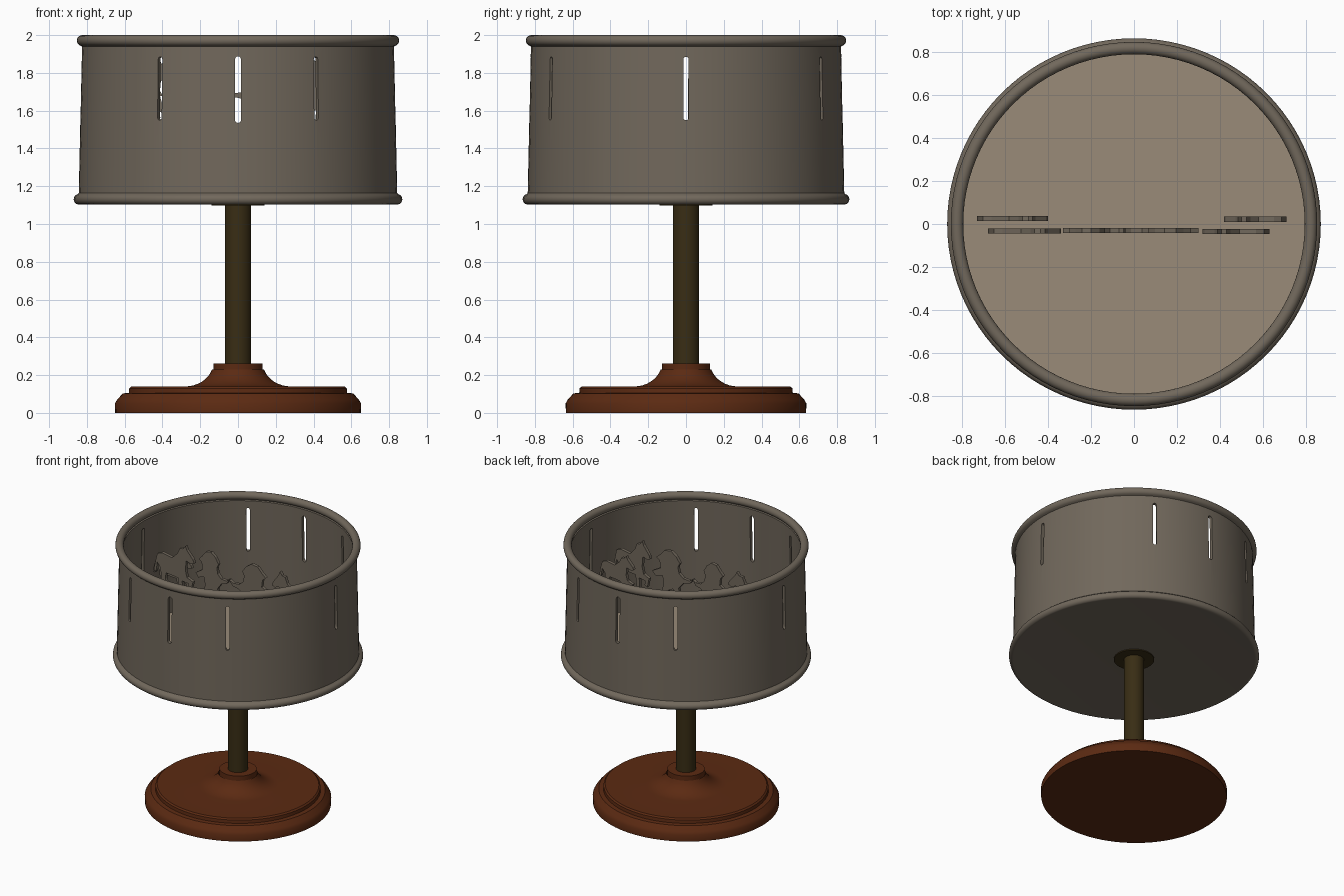
import bpy, bmesh, math
from mathutils import Matrix

if "Cube" in bpy.data.objects:
    bpy.data.objects.remove(bpy.data.objects["Cube"])


def material(name, rgb):
    m = bpy.data.materials.new(name)
    m.diffuse_color = (*rgb, 1)
    m.use_nodes = True
    m.node_tree.nodes["Principled BSDF"].inputs["Base Color"].default_value = m.diffuse_color
    return m


DRUM = material("drum grey brown", (0.165, 0.138, 0.106))
FLOOR = material("floor tan", (0.32, 0.26, 0.19))
WOOD = material("red brown wood", (0.105, 0.023, 0.006))
POST = material("dark post", (0.04, 0.026, 0.007))


def finish(name, bm, mat, smooth=True):
    bmesh.ops.recalc_face_normals(bm, faces=bm.faces)
    me = bpy.data.meshes.new(name)
    bm.to_mesh(me)
    bm.free()
    ob = bpy.data.objects.new(name, me)
    bpy.context.collection.objects.link(ob)
    me.materials.append(mat)
    if smooth:
        shade(ob)
    return ob


def shade(ob):
    bpy.ops.object.select_all(action='DESELECT')
    ob.select_set(True)
    bpy.context.view_layer.objects.active = ob
    bpy.ops.object.shade_smooth_by_angle(angle=math.radians(35))


def lathe(name, profile, mat, yscale=1.0, n=96):
    """Turn a profile of (radius, z) that starts and ends on the axis."""
    bm = bmesh.new()
    rings = []
    for r, z in profile:
        if r == 0:
            rings.append([bm.verts.new((0, 0, z))] * n)
        else:
            rings.append([bm.verts.new((r * math.cos(2 * math.pi * i / n),
                                        yscale * r * math.sin(2 * math.pi * i / n), z)) for i in range(n)])
    for a, b in zip(rings, rings[1:]):
        for i in range(n):
            j = (i + 1) % n
            vs = list(dict.fromkeys((a[i], a[j], b[j], b[i])))
            bm.faces.new(vs)
    return finish(name, bm, mat)


def arc(cr, cz, rr, rz, a0, a1, steps):
    return [(cr + rr * math.cos(math.radians(a0 + (a1 - a0) * i / steps)),
             cz + rz * math.sin(math.radians(a0 + (a1 - a0) * i / steps))) for i in range(steps + 1)]


def prism(bm, pts, matrix, depth):
    """Outline in x/z, given thickness along y."""
    front = [bm.verts.new(matrix @ Matrix.Translation((x, -depth / 2, z)).to_translation()) for x, z in pts]
    back = [bm.verts.new(matrix @ Matrix.Translation((x, depth / 2, z)).to_translation()) for x, z in pts]
    bm.faces.new(front)
    bm.faces.new(back[::-1])
    for i in range(len(pts)):
        j = (i + 1) % len(pts)
        bm.faces.new((front[i], back[i], back[j], front[j]))


# Turned wooden base with a flared collar
lathe("base", [(0, 0), (0.65, 0), (0.652, 0.05), (0.64, 0.07), (0.61, 0.103), (0.578, 0.106),
               (0.576, 0.13), (0.565, 0.14)]
      + arc(0.28, 0.27, 0.15, 0.13, 270, 180, 10)[0:9] + [(0.13, 0.205), (0.13, 0.262), (0, 0.262)],
      WOOD, 0.978)

# Post and its mounting plate under the drum
lathe("post", [(0, 0.25), (0.07, 0.25), (0.07, 1.11), (0, 1.11)], POST, n=48)
lathe("mounting_plate", [(0, 1.097), (0.14, 1.097), (0.14, 1.11), (0, 1.11)], POST, n=48)

# Drum: underside, lower rolled rim, tapered wall, upper rolled rim, inside
drum = lathe("drum", [(0, 1.104), (0.84, 1.104)] + arc(0.842, 1.131, 0.028, 0.028, -80, 75, 8)
             + [(0.843, 1.165), (0.826, 1.94)] + arc(0.824, 1.971, 0.029, 0.029, -75, 260, 18)
             + [(0.802, 1.94), (0.815, 1.14), (0, 1.14)], DRUM, 0.994)

# Viewing slots, cut through the wall
bm = bmesh.new()
for deg, w in [(0, .032), (30, .025), (-30, .025), (90, .028), (-90, .028), (180, .032), (150, .025), (210, .025)]:
    z0, z1 = (1.535, 1.888) if deg in (0, 180) else (1.55, 1.885)
    r = w / 2
    pts = arc(0, z1 - r, r, r, 0, 180, 6) + arc(0, z0 + r, r, r, 180, 360, 6)
    prism(bm, pts, Matrix.Rotation(math.radians(deg), 4, 'Z') @ Matrix.Translation((0, -0.82, 0)), 0.2)
cutter = finish("slot_cutter", bm, DRUM, False)
cutter.hide_render = True
mod = drum.modifiers.new("slots", 'BOOLEAN')
mod.object = cutter
mod.operation = 'DIFFERENCE'
mod.solver = 'EXACT'
bpy.context.view_layer.objects.active = drum
bpy.ops.object.modifier_apply(modifier=mod.name)
bpy.data.objects.remove(cutter)
shade(drum)

# Floor lining
lathe("drum_floor", [(0, 1.138), (0.808, 1.138), (0.808, 1.147), (0, 1.147)], FLOOR, 0.994)

# Flat animal cut-outs inside the drum
HORSE = [(.02, .45), (.08, .68), (.2, .72), (.45, .68), (.58, .8), (.64, .92), (.72, .93), (.78, 1), (.82, .92),
         (.97, .76), (1, .69), (.92, .66), (.8, .7), (.78, .5), (.82, .36), (.97, .3), (.92, .12), (.85, .15),
         (.86, .24), (.7, .26), (.72, .02), (.64, 0), (.6, .3), (.3, .33), (.28, .2), (.36, .02), (.26, 0),
         (.18, .2), (.16, .4), (.08, .5), (.05, .3), (0, .3)]
RUNNER = [(0, .56), (.1, .51), (.25, .52), (.35, .6), (.38, .72), (.33, .8), (.42, .92), (.55, 1), (.7, .98),
          (.8, .88), (.9, .8), (.82, .74), (.8, .6), (1, .5), (.92, .42), (.75, .46), (.72, .3), (.8, .08),
          (.7, 0), (.6, .2), (.5, .25), (.45, .05), (.32, 0), (.36, .3), (.25, .42), (.1, .45)]


def cutout(name, outline, x0, x1, z0, z1, y):
    """Outline runs from x0 (tail) to x1 (head)."""
    bm = bmesh.new()
    pts = [(x0 + (x1 - x0) * u, z0 + (z1 - z0) * v) for u, v in outline]
    prism(bm, pts, Matrix.Translation((0, y, 0)), 0.024)
    finish(name, bm, DRUM, False)


cutout("horse_left", HORSE, -0.68, -0.34, 1.5, 1.87, -0.033)
cutout("horse_right", HORSE, 0.63, 0.32, 1.5, 1.89, -0.035)
cutout("back_horse_left", HORSE, -0.73, -0.40, 1.48, 1.77, 0.026)
cutout("back_horse_right", HORSE, 0.71, 0.42, 1.48, 1.77, 0.022)
cutout("runner_left", RUNNER, -0.04, -0.33, 1.5, 1.88, -0.031)
cutout("runner_right", RUNNER, -0.05, 0.30, 1.5, 1.88, -0.031)
